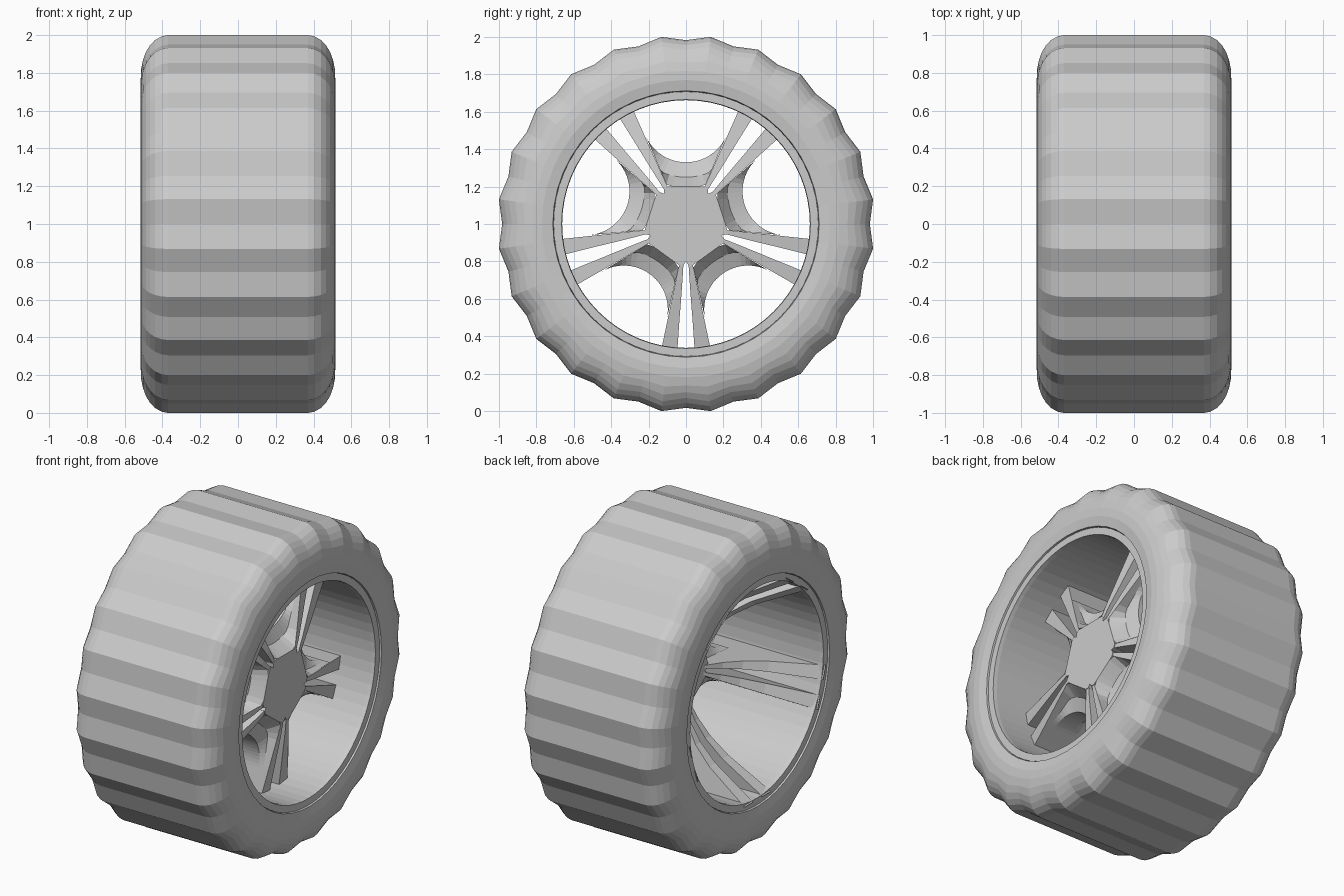
import bpy, bmesh
from math import sin, cos, pi, radians
from mathutils import Vector

cube = bpy.data.objects.get("Cube")
if cube:
    bpy.data.objects.remove(cube)

grey = bpy.data.materials.new("plain grey")
grey.use_nodes = True
grey.diffuse_color = (0.6, 0.6, 0.6, 1)
grey.node_tree.nodes["Principled BSDF"].inputs["Base Color"].default_value = grey.diffuse_color


def finish(bm, name):
    bmesh.ops.recalc_face_normals(bm, faces=bm.faces)
    mesh = bpy.data.meshes.new(name)
    bm.to_mesh(mesh)
    bm.free()
    mesh.materials.append(grey)
    obj = bpy.data.objects.new(name, mesh)
    bpy.context.collection.objects.link(obj)
    return obj


def loft(bm, rings, closed=False):
    """Join rings of points with quads; cap the ends unless closed."""
    vs = [[bm.verts.new(p) for p in ring] for ring in rings]
    pairs = list(zip(vs, vs[1:]))
    if closed:
        pairs.append((vs[-1], vs[0]))
    for a, b in pairs:
        for i in range(len(a)):
            j = (i + 1) % len(a)
            bm.faces.new((a[i], a[j], b[j], b[i]))
    if not closed:
        bm.faces.new(vs[0])
        bm.faces.new(vs[-1])


def turn(x, y, z, angle):
    """Point in the wheel plane turned about the axle, with the axle at z = 1."""
    return Vector((x, y * cos(angle) + z * sin(angle),
                   1 + z * cos(angle) - y * sin(angle)))


# Tyre: turned profile of (x, radius, ripple) with scalloped tread
half = [(0.37, 1.0, 1), (0.405, 0.993, 1), (0.44, 0.973, 1), (0.465, 0.947, 1),
        (0.487, 0.913, 0.8), (0.503, 0.872, 0.5), (0.513, 0.82, 0.1),
        (0.515, 0.77, 0), (0.505, 0.712, 0), (0.46, 0.705, 0)]
profile = [(-x, r, w) for x, r, w in reversed(half)] + half
segments = 48
rings = []
for k in range(segments):
    ripple = 0.009 if k % 2 else -0.017
    rings.append([turn(x, 0, r + ripple * w, 2 * pi * k / segments)
                  for x, r, w in profile])
bm = bmesh.new()
loft(bm, rings, closed=True)
finish(bm, "tyre")

# Rim: open barrel with a flat lip at each end
half = [(0.46, 0.708), (0.495, 0.708), (0.495, 0.665), (0.47, 0.662)]
profile = [(-x, r) for x, r in reversed(half)] + half
profile = half + [(-x, r) for x, r in reversed(half)]
segments = 64
bm = bmesh.new()
loft(bm, [[turn(x, 0, r, 2 * pi * k / segments) for x, r in profile]
          for k in range(segments)], closed=True)
finish(bm, "rim")

sectors = [2 * pi * k / 5 for k in range(5)]
hub_front, hub_back = 0.33, 0.0


def front_depth(radius):
    return hub_front - 0.17 * max(0, radius - 0.22)


# Hub: five broad sides with a small notch at each spoke slot
outline = []
for a in sectors:
    outline += [(-0.1, 0.2, a), (0.1, 0.2, a)]
    outline += [(y, z, a + pi / 5) for y, z in ((-0.013, 0.22), (0, 0.2), (0.013, 0.22))]
bm = bmesh.new()
loft(bm, [[turn(x, y, z, a) for y, z, a in outline] for x in (hub_back, hub_front)])
finish(bm, "hub")

# Spokes: five pairs of deep tapered blades, arched at the back
# stations: distance, inner offset, outer offset, back depth
stations = [(0.19, 0.012, 0.03, 0.0), (0.3, 0.019, 0.054, -0.05),
            (0.4, 0.026, 0.075, -0.12), (0.5, 0.034, 0.096, -0.23),
            (0.6, 0.041, 0.117, -0.39), (0.67, 0.046, 0.132, -0.503)]
bm = bmesh.new()
for a in sectors:
    for side in (-1, 1):
        rings = []
        for s, near, far, back in stations:
            f = front_depth(s)
            rings.append([turn(x, side * w, s, a + pi / 5)
                          for x, w in ((f, near), (f, far), (back, far), (back, near))])
        loft(bm, rings)
finish(bm, "spokes")

# Webs: stepped scallops between neighbouring spoke pairs
centre, radius = Vector((0, 0.565)), 0.235
corner, tip = Vector((0.1, 0.2)), Vector((0.27, 0.6))
edge = tip - corner


def cross(a, b):
    return a.x * b.y - a.y * b.x


bm = bmesh.new()
for a in sectors:
    rings = []
    for k in range(-12, 13):
        phi = radians(66) * k / 12
        d = Vector((sin(abs(phi)), -cos(phi)))
        reach = cross(corner - centre, edge) / cross(d, edge)
        reach = max(radius, min(reach, (centre.y - corner.y) / cos(phi)))
        step = min(reach, 0.315)
        d.x = sin(phi)
        root = front_depth((centre + d * reach).length)
        rings.append([turn(x, *(centre + d * t), a) for x, t in
                      ((root, reach), (0.25, step), (0.22, radius),
                       (0.1, radius), (0.06, reach))])
    loft(bm, rings)
finish(bm, "webs")
